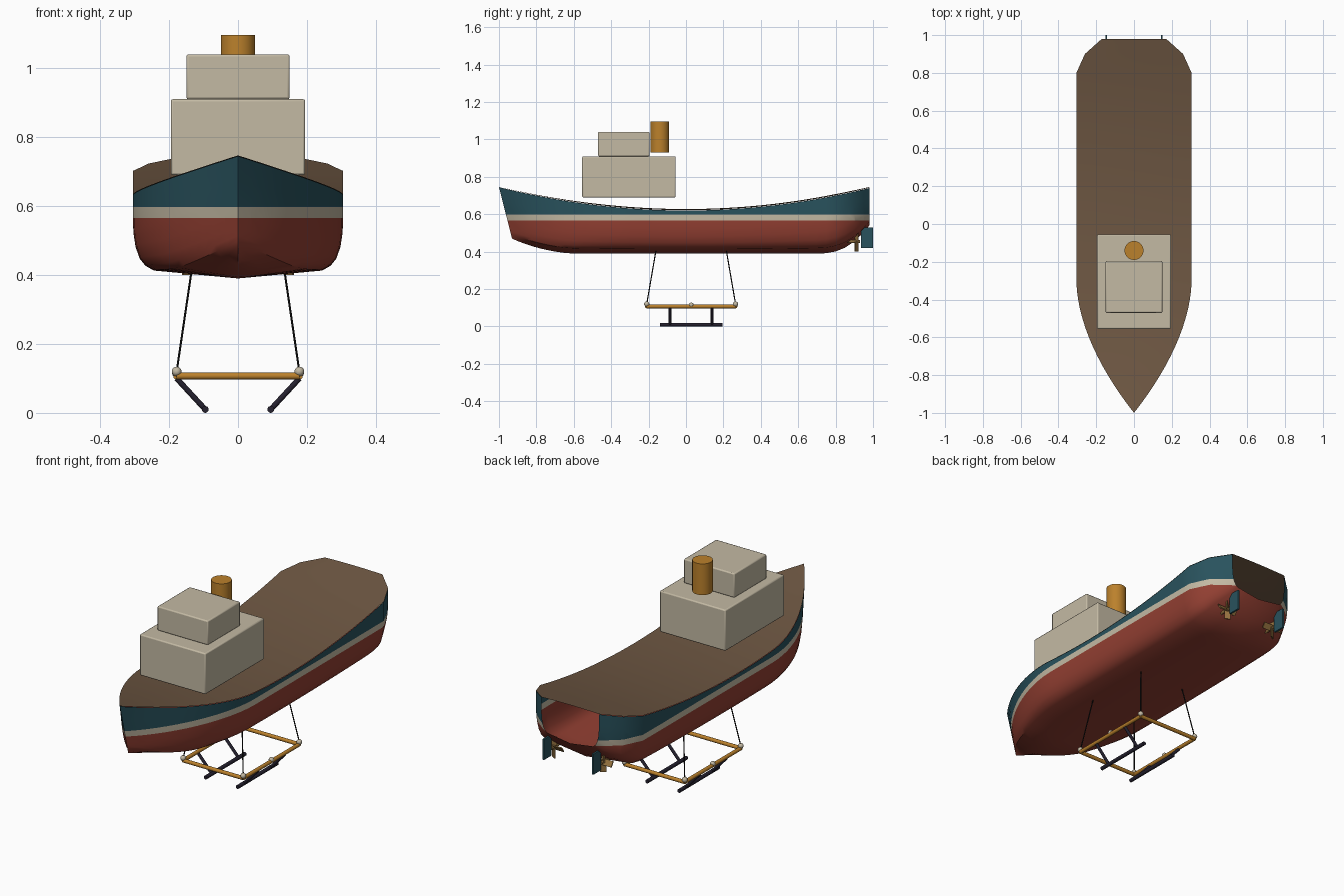
import bpy, bmesh, math
from mathutils import Vector

if "Cube" in bpy.data.objects:
    bpy.data.objects.remove(bpy.data.objects["Cube"], do_unlink=True)


def material(name, rgb):
    m = bpy.data.materials.new(name)
    m.use_nodes = True
    col = (*rgb, 1)
    m.diffuse_color = col
    m.node_tree.nodes["Principled BSDF"].inputs["Base Color"].default_value = col
    return m


RED = material("hull red", (0.29, 0.05, 0.032))
CREAM = material("cream", (0.55, 0.49, 0.37))
TEAL = material("dark teal", (0.022, 0.085, 0.11))
BROWN = material("deck brown", (0.155, 0.095, 0.055))
GOLD = material("ochre", (0.5, 0.22, 0.025))
DARK = material("runner charcoal", (0.018, 0.015, 0.028))
BLACK = material("cable black", (0.008, 0.008, 0.008))
BRONZE = material("bronze", (0.3, 0.17, 0.05))


def finish(bm, name, mats, angle=35):
    bmesh.ops.recalc_face_normals(bm, faces=bm.faces)
    me = bpy.data.meshes.new(name)
    bm.to_mesh(me)
    bm.free()
    for m in mats:
        me.materials.append(m)
    for p in me.polygons:
        p.use_smooth = True
    me.set_sharp_from_angle(angle=math.radians(angle))
    ob = bpy.data.objects.new(name, me)
    bpy.context.collection.objects.link(ob)
    return ob


def box(name, lo, hi, mat, bevel=0):
    bm = bmesh.new()
    lo, hi = Vector(lo), Vector(hi)
    bmesh.ops.create_cube(bm, size=1)
    bmesh.ops.scale(bm, vec=hi - lo, verts=bm.verts)
    bmesh.ops.translate(bm, vec=(lo + hi) / 2, verts=bm.verts)
    ob = finish(bm, name, [mat])
    if bevel:
        mod = ob.modifiers.new("Bevel", 'BEVEL')
        mod.width, mod.segments = bevel, 2
    return ob


def rod(name, a, b, r, mat, sides=12):
    a, b = Vector(a), Vector(b)
    d = b - a
    bm = bmesh.new()
    bmesh.ops.create_cone(bm, cap_ends=True, segments=sides, radius1=r, radius2=r, depth=d.length)
    bmesh.ops.rotate(bm, matrix=d.to_track_quat('Z', 'Y').to_matrix(), verts=bm.verts)
    bmesh.ops.translate(bm, vec=(a + b) / 2, verts=bm.verts)
    return finish(bm, name, [mat])


def ball(name, c, r, mat):
    bm = bmesh.new()
    bmesh.ops.create_uvsphere(bm, u_segments=16, v_segments=10, radius=r)
    bmesh.ops.translate(bm, vec=c, verts=bm.verts)
    return finish(bm, name, [mat])


def loft(bm, rows):
    grid = [[bm.verts.new(p) for p in row] for row in rows]
    for r0, r1 in zip(grid, grid[1:]):
        for i in range(len(r0) - 1):
            bm.faces.new((r0[i], r0[i + 1], r1[i + 1], r1[i]))
    bmesh.ops.remove_doubles(bm, verts=bm.verts, dist=0.0005)


# Hull lines: sheer, half breadth and keel along the length
def sheer(y):
    return 0.62 + 0.125 * y * y


def breadth(y):
    if y < -0.3:
        return 0.305 * (1 - ((-0.3 - y) / 0.7) ** 1.8)
    if y <= 0.8:
        return 0.305
    if y <= 0.9:
        return 0.305 - 0.45 * (y - 0.8)
    return 0.26 - 1.12 * (y - 0.9)


def bow(y):
    return max(0, (-0.6 - y) / 0.4)


def keel(y):
    return 0.39 + 0.08 * bow(y) ** 1.5 + 0.15 * max(0, (y - 0.7) / 0.28) ** 2.5


STATIONS = [-1 + 0.05 * i for i in range(40)] + [0.98]
SECTION = [(0, 0), (0.4, 0.05), (0.8, 0.1), (0.88, 0.16), (0.935, 0.25),
           (0.975, 0.4), (0.995, 0.58), (1, 0.75), (1, 1)]


def section(y):
    w, k, s = breadth(y), keel(y), sheer(y)
    half = [(w * x, y + 0.07 * bow(y) ** 2 * (1 - z), k + (s - k) * z) for x, z in SECTION]
    return [(-x, b, z) for x, b, z in half[:0:-1]] + half


# Hull shell, open at the stern, painted in bands by height
bm = bmesh.new()
loft(bm, [section(y) for y in STATIONS])
LOW, HIGH = 0.566, 0.598
for level in (LOW, HIGH):
    bmesh.ops.bisect_plane(bm, geom=bm.verts[:] + bm.edges[:] + bm.faces[:], dist=1e-5,
                           plane_co=(0, 0, level), plane_no=(0, 0, 1))
for f in bm.faces:
    z = f.calc_center_median().z
    f.material_index = 0 if z < LOW else 1 if z < HIGH else 2
finish(bm, "hull", [RED, CREAM, TEAL])

# Deck with a slight camber
bm = bmesh.new()
loft(bm, [[(breadth(y) * t / 4, y, sheer(y) + 0.002 + 0.006 * (1 - (t / 4) ** 2) * breadth(y) / 0.305)
           for t in range(-4, 5)] for y in STATIONS])
deck = finish(bm, "deck", [BROWN])
if deck.data.polygons[60].normal.z < 0:
    deck.data.flip_normals()

# Superstructure and funnel
box("lower_deckhouse", (-0.195, -0.555, 0.69), (0.195, -0.055, 0.91), CREAM, 0.006)
box("upper_deckhouse", (-0.15, -0.47, 0.91), (0.15, -0.195, 1.04), CREAM, 0.006)
rod("funnel", (0, -0.14, 0.93), (0, -0.14, 1.097), 0.05, GOLD, 32)

# Slung cradle frame: end rails
X, Y0, Y1, Z = 0.178, -0.21, 0.265, 0.107
for name, y in (("front", Y0), ("rear", Y1)):
    rod(name + "_rail", (-X, y, Z), (X, y, Z), 0.01, GOLD)

for side, name in ((1, "left"), (-1, "right")):
    x = side * X
    # Side rail, joints, cables
    rod(name + "_rail", (x, Y0, Z), (x, Y1, Z), 0.01, GOLD)
    for y, top in ((Y0, -0.16), (Y1, 0.215)):
        ball(name + "_corner_joint", (x, y, 0.12), 0.014, CREAM)
        rod(name + "_cable", (x, y, 0.12), (side * 0.135, top, 0.41), 0.003, BLACK, 8)
    ball(name + "_middle_joint", (x, 0.028, 0.115), 0.013, CREAM)
    # Splayed legs and runner
    for y in (-0.085, 0.14):
        rod(name + "_leg", (x, y, 0.1), (side * 0.095, y, 0.01), 0.008, DARK)
    rod(name + "_runner", (side * 0.095, -0.14, 0.01), (side * 0.095, 0.195, 0.01), 0.01, DARK)

    # Rudder, shaft and four-bladed propeller
    px, py, pz = side * 0.147, 0.912, 0.455
    box(name + "_rudder", (px - 0.005, 0.935, 0.42), (px + 0.005, 1.0, 0.53), TEAL)
    rod(name + "_shaft", (px, 0.84, pz), (px, 0.93, pz), 0.008, BRONZE)
    for i in range(4):
        blade = box(name + "_blade", (-0.016, -0.003, 0), (0.016, 0.003, 0.055), BRONZE)
        blade.rotation_euler = (0, i * math.pi / 2, 0)
        for v in blade.data.vertices:
            c, s = math.cos(side * 0.6), math.sin(side * 0.6)
            v.co.x, v.co.y = c * v.co.x - s * v.co.y, s * v.co.x + c * v.co.y
        blade.location = (px, py, pz)
